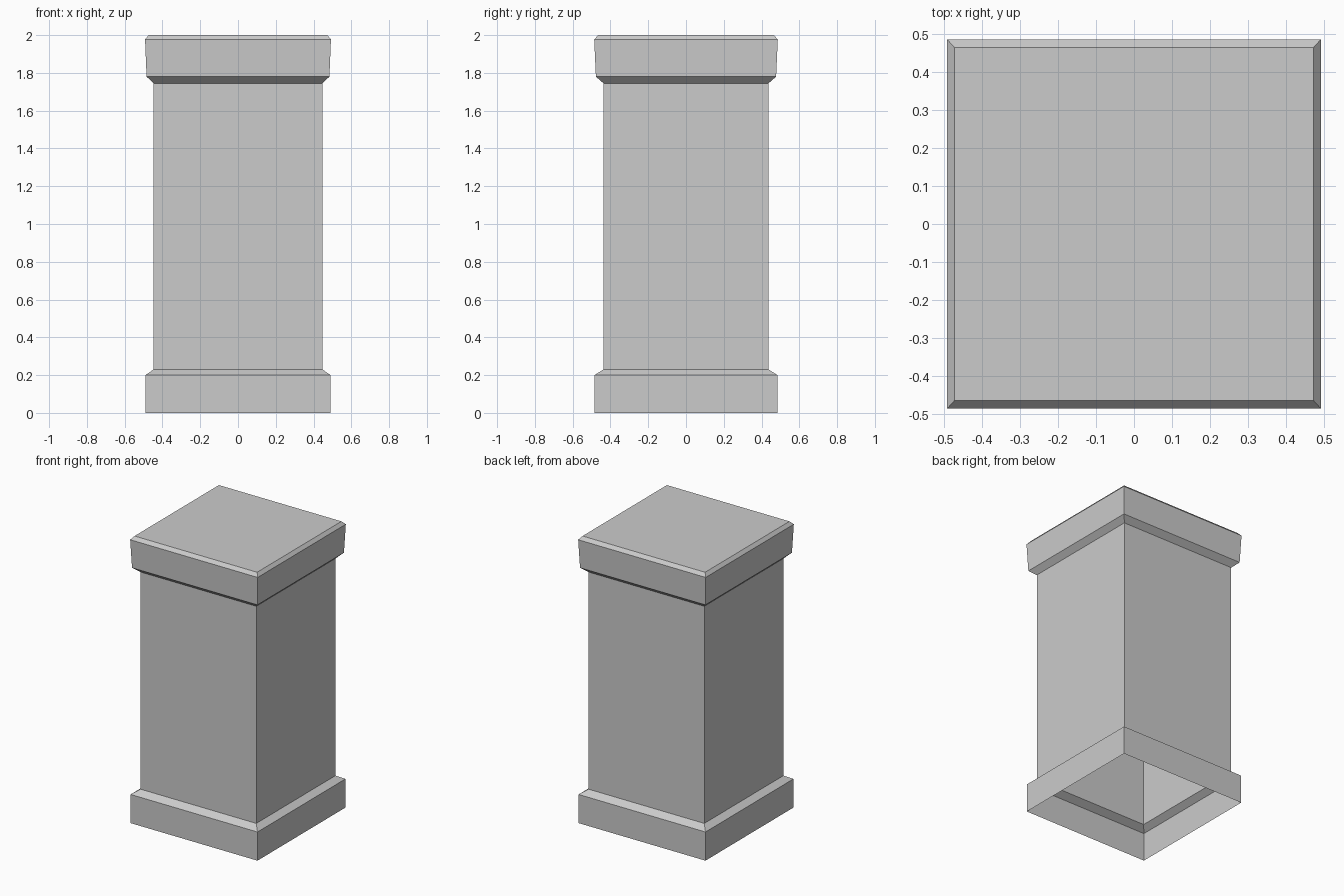
import bpy, bmesh

if "Cube" in bpy.data.objects:
    bpy.data.objects.remove(bpy.data.objects["Cube"])

# Stacked rectangular sections, bottom to top: half width, half depth, height
SECTIONS = [
    (0.49, 0.485, 0.0),     # plinth foot
    (0.49, 0.485, 0.20),    # plinth top edge
    (0.447, 0.437, 0.23),   # shaft bottom
    (0.447, 0.437, 1.745),  # shaft top
    (0.484, 0.477, 1.78),   # cap underside flare
    (0.492, 0.486, 1.977),  # cap side
    (0.473, 0.465, 2.0),    # cap top
]
CORNERS = [(-1, -1), (1, -1), (1, 1), (-1, 1)]

bm = bmesh.new()
rings = [[bm.verts.new((sx * hx, sy * hy, z)) for sx, sy in CORNERS]
         for hx, hy, z in SECTIONS]

# Side bands between neighbouring sections
for low, high in zip(rings, rings[1:]):
    for i in range(4):
        j = (i + 1) % 4
        bm.faces.new((low[i], low[j], high[j], high[i]))

# Closed top; the underside stays open as a hollow shell
bm.faces.new(rings[-1])

mesh = bpy.data.meshes.new("square_pillar")
bm.to_mesh(mesh)
bm.free()
pillar = bpy.data.objects.new("square_pillar", mesh)
bpy.context.collection.objects.link(pillar)
